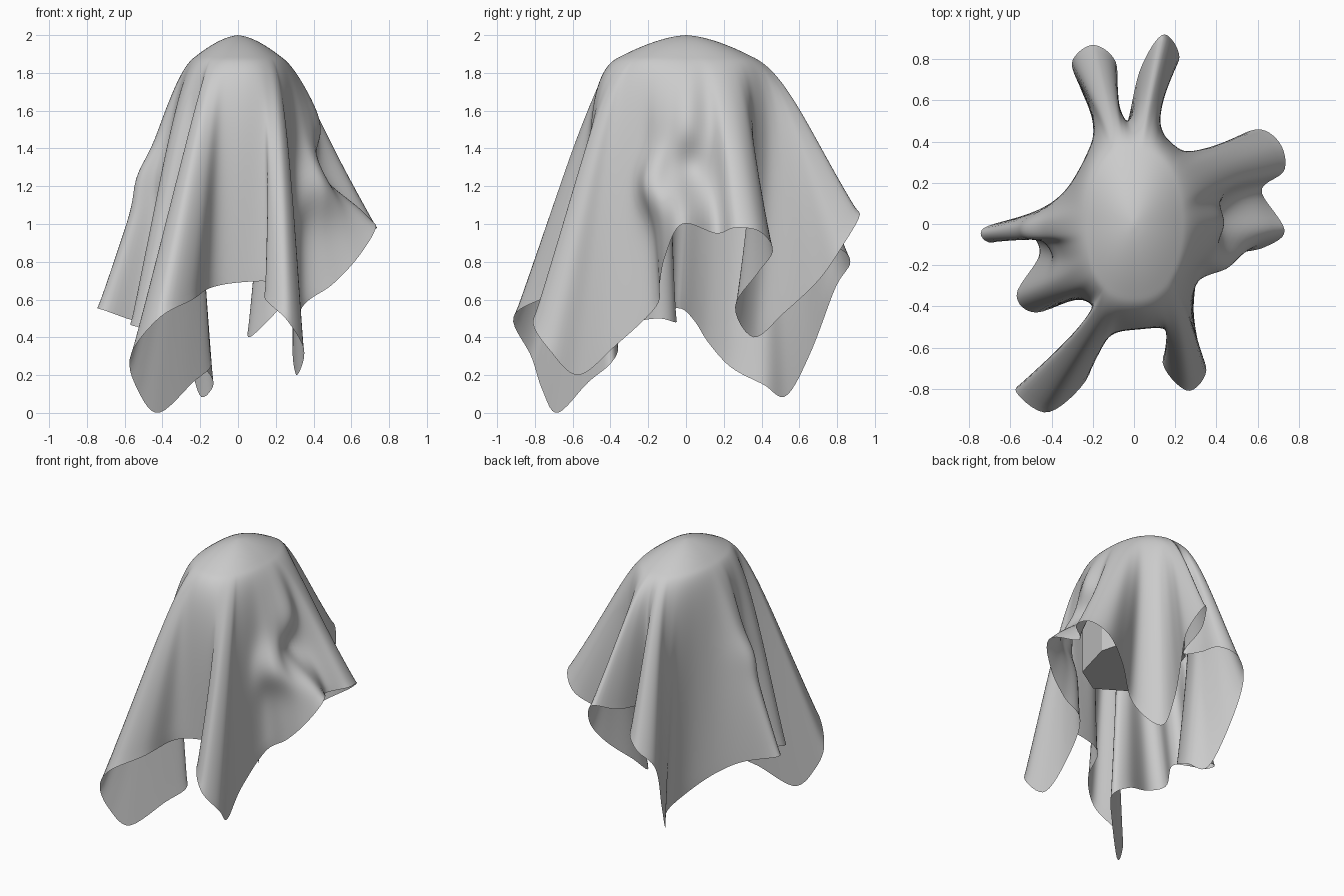
import bpy, bmesh, math
from mathutils import Vector

if "Cube" in bpy.data.objects:
    bpy.data.objects.remove(bpy.data.objects["Cube"])

SEGS, CAP_RINGS, SKIRT_RINGS = 300, 12, 46
RX, RY, DROP, EDGE = 0.285, 0.44, 0.165, 0.8

# Hem of the cloth: control points running counter-clockwise from the front
HEM = [Vector(p) for p in [
    (0, -.5, .69), (.18, -.51, .69), (.14, -.68, .61), (.26, -.81, .49),
    (.35, -.72, .33), (.31, -.57, .2), (.29, -.38, .35),
    (.34, -.16, .56), (.5, -.14, .68), (.64, -.11, .83), (.74, -.02, 1.0),
    (.62, .16, .95), (.73, .26, .98), (.71, .39, .96), (.6, .46, .86),
    (.42, .38, .74), (.23, .26, .56), (.06, .36, .4),
    (.08, .52, .53), (.17, .7, .7), (.22, .82, .87), (.14, .92, 1.06),
    (.03, .75, 1.0), (-.04, .47, .96), (-.08, .6, .92),
    (-.09, .79, .88), (-.2, .87, .8), (-.3, .79, .66), (-.26, .66, .32),
    (-.2, .53, .09), (-.13, .41, .15), (-.18, .24, .24), (-.32, .12, .37),
    (-.5, .05, .48), (-.73, -.02, .55), (-.7, -.09, .54), (-.52, -.05, .48),
    (-.46, -.15, .5), (-.57, -.34, .47), (-.48, -.43, .44), (-.26, -.36, .35),
    (-.14, -.4, .26), (-.24, -.52, .16), (-.42, -.68, 0), (-.53, -.76, .12),
    (-.57, -.82, .3), (-.42, -.915, .5), (-.24, -.77, .6), (-.15, -.56, .66)]]


def catmull(pts, u):
    i, n = int(u), len(pts)
    t = u - i
    a, b, c, d = (pts[(i + k) % n] for k in (-1, 0, 1, 2))
    return 0.5 * (2 * b + (c - a) * t + (2 * a - 5 * b + 4 * c - d) * t * t
                  + (3 * b - a - 3 * c + d) * t ** 3)


def rim(a, s, z):
    """Point on a slightly squared oval around the top."""
    c, n = math.cos(a), math.sin(a)
    e = .88
    return Vector((RX * s * math.copysign(abs(c) ** e, c), RY * s * math.copysign(abs(n) ** e, n), z))


hem = [catmull(HEM, i * len(HEM) / SEGS) for i in range(SEGS)]
for p in hem:
    p.z = max(p.z, 0)

# Rim angle for every hem point: nearest place on the rim, smoothed along the hem
samples = [(math.tau * k / 180, rim(math.tau * k / 180, 1.1, 0)) for k in range(180)]
raw = []
for p in hem:
    a = min(samples, key=lambda s: (s[1].x - p.x) ** 2 + (s[1].y - p.y) ** 2)[0]
    b = math.atan2(p.y / RY, p.x / RX)
    a = b + .65 * ((a - b + math.pi) % math.tau - math.pi)
    if raw:
        a += math.tau * round((raw[-1] - a) / math.tau)
    raw.append(a)
dev = [a - math.tau * i / SEGS for i, a in enumerate(raw)]
W = 13
for _ in range(2):
    dev = [sum(dev[(i + k) % SEGS] for k in range(-W, W + 1)) / (2 * W + 1) for i in range(SEGS)]
# the front right fold starts further round the shoulder
angles = [d + math.tau * i / SEGS + .25 * math.exp(-((i - 17) / 14) ** 2) for i, d in enumerate(dev)]


def bump(p, y, z, sy, sz):
    return math.exp(-((p.y - y) / sy) ** 2 - ((p.z - z) / sz) ** 2)


def skirt_point(i, t):
    """Curve rolling over the shoulder and falling to the hem."""
    a = angles[i]
    p0 = rim(a, EDGE, 2 - DROP * EDGE ** 1.6)
    p1 = rim(a, 1.22, 1.81)
    p2 = rim(a, 1.22, 1.68).lerp(hem[i], .33)
    u = 1 - t
    p = p0 * u ** 3 + p1 * 3 * u * u * t + p2 * 3 * u * t * t + hem[i] * t ** 3
    # pinched dent and neighbouring fold on the right, bulge on the left
    if p.x > 0:
        dent, fold = bump(p, .01, 1.28, .11, .17), bump(p, -.16, 1.2, .08, .16)
        p.x += .06 * fold - .18 * dent
        p.y -= .06 * fold
    else:
        p.x -= .035 * bump(p, -.06, 1.25, .1, .12)
    # stay outside the support
    if p.z > .9:
        r = math.hypot(p.x / RX, p.y / RY)
        f = min(1, max(0, (p.z - .9) / .35))
        low = .8 + .22 * f * f * (3 - 2 * f)
        if r < low and p.z < 1.6:
            p.x, p.y = p.x * low / r, p.y * low / r
    return p


def add_object(name, bm):
    mesh = bpy.data.meshes.new(name)
    bm.to_mesh(mesh)
    bm.free()
    bpy.context.collection.objects.link(bpy.data.objects.new(name, mesh))


# Draped cloth: domed cap and folded skirt as one sheet
bm = bmesh.new()
top = bm.verts.new((0, 0, 2))
rings = []
for j in range(1, CAP_RINGS):
    q = EDGE * j / CAP_RINGS
    rings.append([bm.verts.new(rim(a, q, 2 - DROP * q ** 1.6)) for a in angles])
for j in range(SKIRT_RINGS + 1):
    rings.append([bm.verts.new(skirt_point(i, j / SKIRT_RINGS)) for i in range(SEGS)])
for i in range(SEGS):
    k = (i + 1) % SEGS
    bm.faces.new((top, rings[0][i], rings[0][k]))
    for r0, r1 in zip(rings, rings[1:]):
        bm.faces.new((r0[i], r1[i], r1[k], r0[k]))
# relax the sheet a little, leaving the hem in place
inner = [v for v in bm.verts if not v.is_boundary]
for _ in range(3):
    bmesh.ops.smooth_vert(bm, verts=inner, factor=.5, use_axis_x=True, use_axis_y=True, use_axis_z=True)
top.co.z = 2
for f in bm.faces:
    f.smooth = True
add_object("draped_cloth", bm)

# Hidden support under the cloth: flat-bottomed oval block with a sloped top
bm = bmesh.new()
N = 8
loops = [[bm.verts.new((.285 * s * math.cos(math.tau * i / N), .43 * s * math.sin(math.tau * i / N), z))
          for i in range(N)] for s, z in ((1, 1.06), (1, 1.76), (.5, 1.91))]
for lo, hi in zip(loops, loops[1:]):
    for i in range(N):
        k = (i + 1) % N
        bm.faces.new((lo[i], lo[k], hi[k], hi[i]))
bm.faces.new(loops[0][::-1])
bm.faces.new(loops[-1])
add_object("inner_support", bm)
